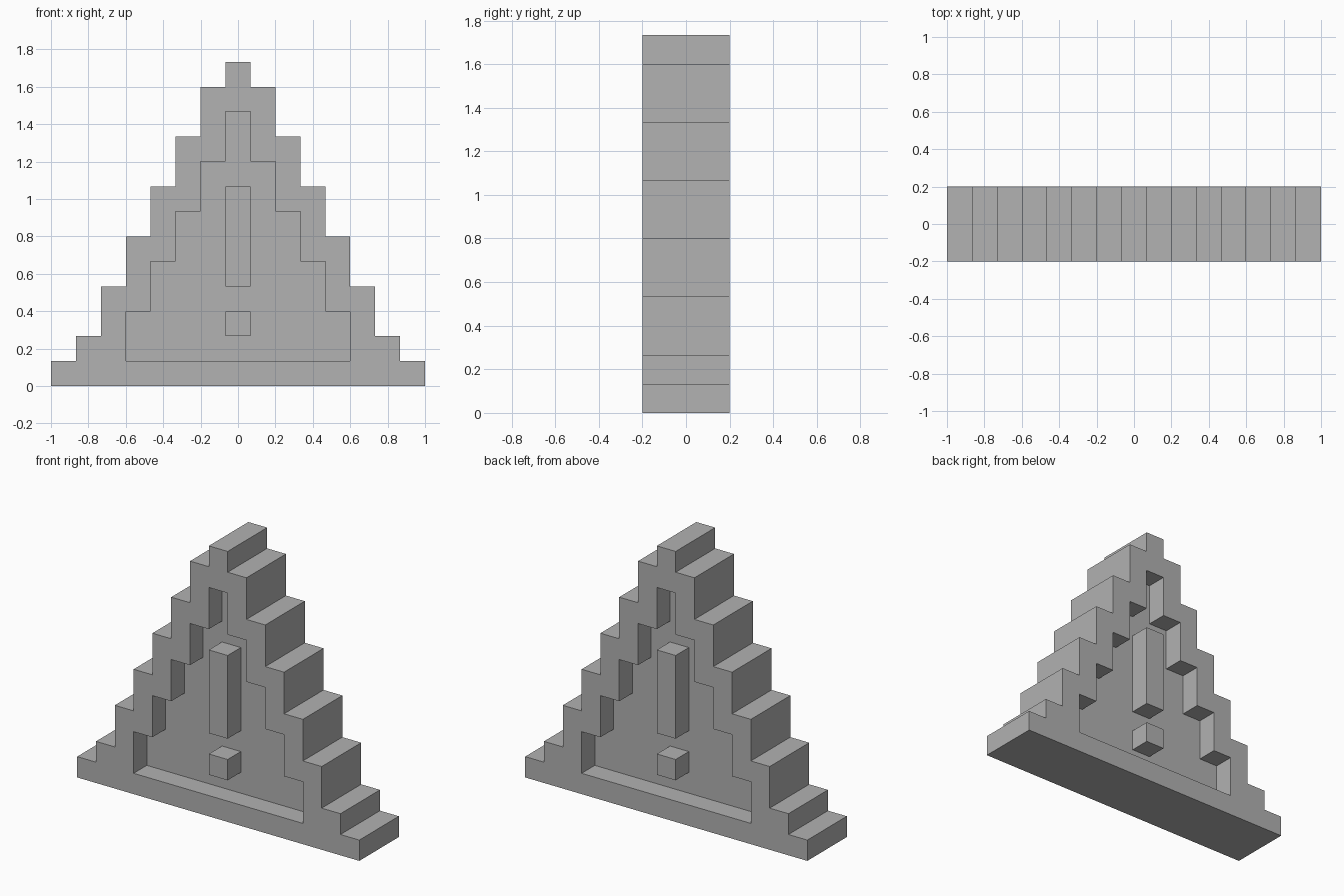
import bpy
import bmesh

cube = bpy.data.objects.get("Cube")
if cube:
    bpy.data.objects.remove(cube, do_unlink=True)

U = 2 / 15  # one block

grey = bpy.data.materials.new("stone grey")
grey.use_nodes = True
colour = (0.445, 0.445, 0.445, 1)
grey.diffuse_color = colour
grey.node_tree.nodes["Principled BSDF"].inputs["Base Color"].default_value = colour


def stepped_prism(name, base, steps, y0, y1):
    """Extrude a mirrored staircase; steps are (half width, top height) in blocks."""
    right, z = [], base
    for half, top in steps:
        right += [(half, z), (half, top)]
        z = top
    outline = right + [(-x, h) for x, h in reversed(right)]
    bm = bmesh.new()
    face = bm.faces.new([bm.verts.new((x * U, y0 * U, h * U)) for x, h in outline])
    new = bmesh.ops.extrude_face_region(bm, geom=[face])["geom"]
    moved = [v for v in new if isinstance(v, bmesh.types.BMVert)]
    bmesh.ops.translate(bm, verts=moved, vec=(0, (y1 - y0) * U, 0))
    bmesh.ops.recalc_face_normals(bm, faces=bm.faces)
    mesh = bpy.data.meshes.new(name)
    bm.to_mesh(mesh)
    bm.free()
    mesh.materials.append(grey)
    obj = bpy.data.objects.new(name, mesh)
    bpy.context.collection.objects.link(obj)
    return obj


# Stepped slab
outer = [(7.5, 1), (6.5, 2)] + [(5.5 - i, 4 + 2 * i) for i in range(5)] + [(0.5, 13)]
body = stepped_prism("stepped_body", 0, outer, -1.5, 1.5)

# Stepped recess, one block deep, on the front and the back
inner = [(4.5 - i, 3 + 2 * i) for i in range(5)]
for side, y0, y1 in (("front", -2, -0.5), ("back", 0.5, 2)):
    cutter = stepped_prism(side + "_recess_cutter", 1, inner, y0, y1)
    cutter.hide_render = True
    mod = body.modifiers.new(side + "_recess", "BOOLEAN")
    mod.operation = "DIFFERENCE"
    mod.solver = "EXACT"
    mod.object = cutter
    bpy.context.view_layer.objects.active = body
    bpy.ops.object.modifier_apply(modifier=mod.name)
    bpy.data.objects.remove(cutter, do_unlink=True)

# Raised bar and dot standing in each recess
for side, y0, y1 in (("front", -1.5, -0.5), ("back", 0.5, 1.5)):
    stepped_prism(side + "_bar", 4, [(0.5, 8)], y0, y1)
    stepped_prism(side + "_dot", 2, [(0.5, 3)], y0, y1)
